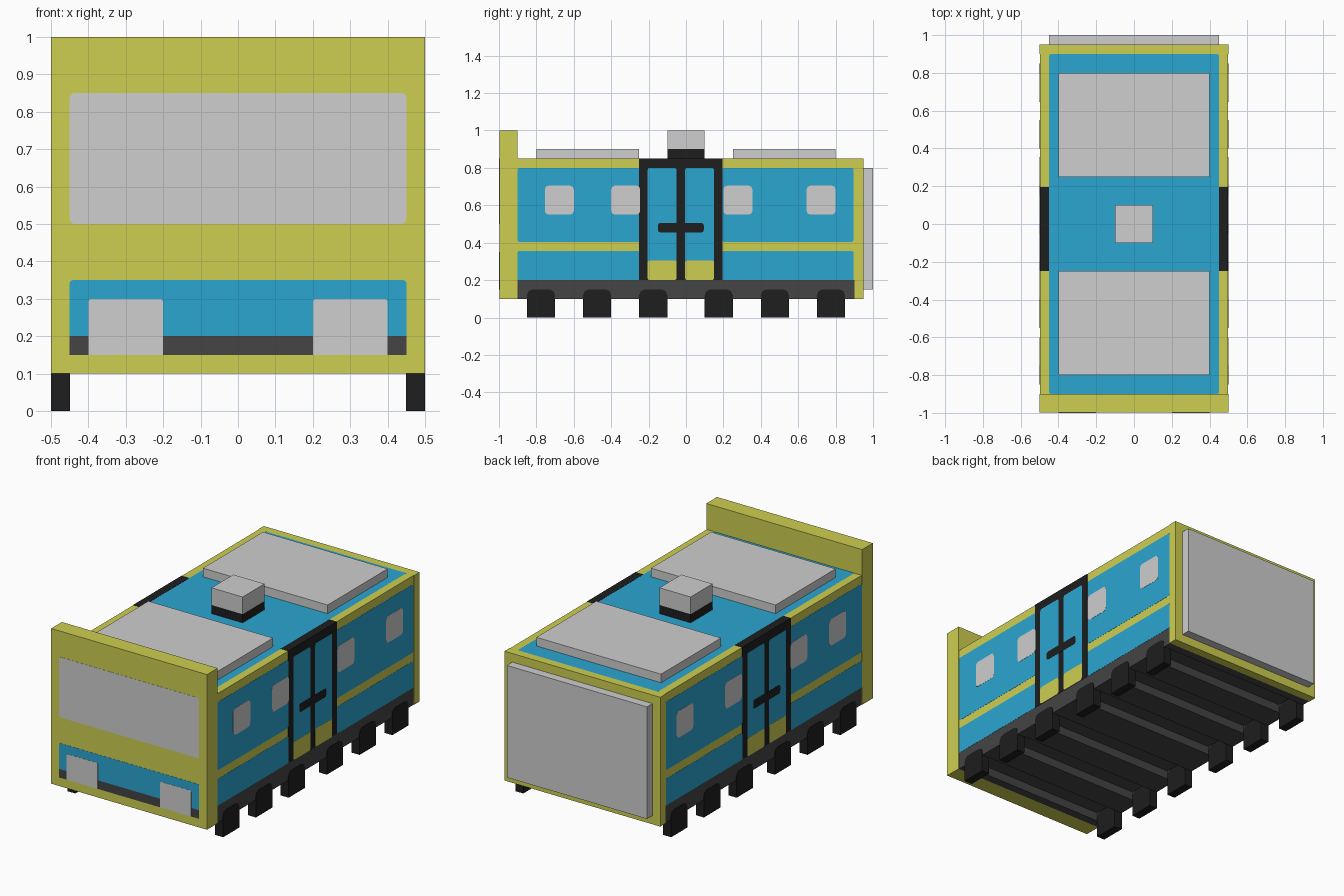
import bpy
import bmesh
from mathutils import Vector

cube = bpy.data.objects.get("Cube")
if cube:
    bpy.data.objects.remove(cube, do_unlink=True)


def material(name, r, g, b):
    m = bpy.data.materials.new(name)
    m.use_nodes = True
    m.diffuse_color = (r, g, b, 1)
    m.node_tree.nodes["Principled BSDF"].inputs["Base Color"].default_value = (r, g, b, 1)
    return m


YELLOW = material("olive yellow", 0.62, 0.62, 0.083)
BLUE = material("sky blue", 0.024, 0.38, 0.64)
PALE = material("pale grey", 0.62, 0.62, 0.62)
DARK = material("dark grey", 0.058, 0.058, 0.058)
BLACK = material("black", 0.013, 0.013, 0.013)


def box(name, mat, xs, ys, zs, radius=0, axis=0, top_only=False):
    """Box from ranges; radius rounds the edges that run along the axis."""
    bm = bmesh.new()
    bmesh.ops.create_cube(bm, size=1)
    mid = Vector([(r[0] + r[1]) / 2 for r in (xs, ys, zs)])
    size = Vector([abs(r[1] - r[0]) for r in (xs, ys, zs)])
    for v in bm.verts:
        v.co = mid + v.co * size
    if radius:
        edges = []
        for e in bm.edges:
            a, b = (v.co for v in e.verts)
            high = min(a.z, b.z) > mid.z
            if abs(a[axis] - b[axis]) > 1e-5 and (high or not top_only):
                edges.append(e)
        bmesh.ops.bevel(bm, geom=edges, offset=radius, segments=2,
                        profile=0.5, affect='EDGES')
    mesh = bpy.data.meshes.new(name)
    bm.to_mesh(mesh)
    bm.free()
    mesh.materials.append(mat)
    obj = bpy.data.objects.new(name, mesh)
    bpy.context.collection.objects.link(obj)
    return obj


def both_sides(name, mat, inner, outer, ys, zs, radius=0, top_only=False):
    for label, s in (("left", 1), ("right", -1)):
        box(f"{label}_{name}", mat, (s * inner, s * outer), ys, zs, radius, 0, top_only)


# Body shell
box("front_wall", YELLOW, (-0.5, 0.5), (-0.998, -0.9), (0.1, 1))
box("back_wall", YELLOW, (-0.5, 0.5), (0.9, 0.95), (0.1, 0.85))
box("roof", YELLOW, (-0.45, 0.45), (-0.9, 0.9), (0.8, 0.848))
box("roof_panel", BLUE, (-0.45, 0.45), (-0.9, 0.9), (0.847, 0.85), 0.01, 2)
both_sides("side_wall", YELLOW, 0.45, 0.497, (-0.9, 0.9), (0.2, 0.85))

# Chassis: floor and rails, with cross members leaving channels for the wheels
box("floor", DARK, (-0.45, 0.45), (-0.9, 0.9), (0.15, 0.2))
both_sides("chassis_rail", DARK, 0.45, 0.497, (-0.9, 0.9), (0.1, 0.2))
WHEEL_Y = (-0.85, -0.55, -0.25, 0.1, 0.4, 0.7)
starts = [-0.9] + [y + 0.15 for y in WHEEL_Y]
ends = list(WHEEL_Y) + [0.9]
for i, ys in enumerate(zip(starts, ends)):
    box(f"cross_member_{i + 1}", DARK, (-0.45, 0.45), ys, (0.1, 0.15))

# Wheels
for i, y in enumerate(WHEEL_Y):
    both_sides(f"wheel_{i + 1}", BLACK, 0.449, 0.5, (y, y + 0.15), (0, 0.15), 0.03, True)

# Side panels, split by the yellow stripe
for end, ys in (("front", (-0.9, -0.25)), ("back", (0.195, 0.895))):
    both_sides(f"{end}_upper_panel", BLUE, 0.496, 0.498, ys, (0.405, 0.8), 0.008)
    both_sides(f"{end}_lower_panel", BLUE, 0.496, 0.498, ys, (0.2, 0.355), 0.006, True)

# Side windows
for i, y in enumerate((-0.755, -0.4, 0.2, 0.645)):
    both_sides(f"side_window_{i + 1}", PALE, 0.497, 0.499,
               (y, y + 0.155), (0.55, 0.705), 0.02)

# Double doors
both_sides("door_frame", BLACK, 0.449, 0.4985, (-0.25, 0.195), (0.2, 0.851))
for leaf, y in (("front", -0.205), ("back", -0.005)):
    both_sides(f"{leaf}_door_leaf", BLUE, 0.498, 0.4992, (y, y + 0.155), (0.2, 0.8), 0.01)
    both_sides(f"{leaf}_door_kick_plate", YELLOW, 0.498, 0.4996,
               (y, y + 0.155), (0.2, 0.305), 0.01)
both_sides("door_handle", BLACK, 0.498, 0.5, (-0.15, 0.095), (0.455, 0.505), 0.012)

# Front face
box("windscreen", PALE, (-0.45, 0.45), (-0.999, -0.997), (0.5, 0.85), 0.012, 1)
box("front_panel", BLUE, (-0.45, 0.45), (-0.999, -0.997), (0.2, 0.35), 0.008, 1, True)
box("front_bumper", DARK, (-0.45, 0.45), (-0.999, -0.997), (0.15, 0.2))
for label, x in (("left", 0.2), ("right", -0.4)):
    box(f"{label}_headlight", PALE, (x, x + 0.2), (-1, -0.997),
        (0.15, 0.3), 0.008, 1, True)

# Rear panel
box("rear_panel", PALE, (-0.45, 0.45), (0.95, 1), (0.15, 0.8))

# Roof equipment
box("front_roof_plate", PALE, (-0.4, 0.4), (-0.8, -0.25), (0.849, 0.9))
box("back_roof_plate", PALE, (-0.4, 0.4), (0.25, 0.8), (0.849, 0.9))
box("vent_base", BLACK, (-0.1, 0.1), (-0.1, 0.1), (0.849, 0.9))
box("vent_cap", PALE, (-0.1, 0.1), (-0.1, 0.1), (0.9, 1))
